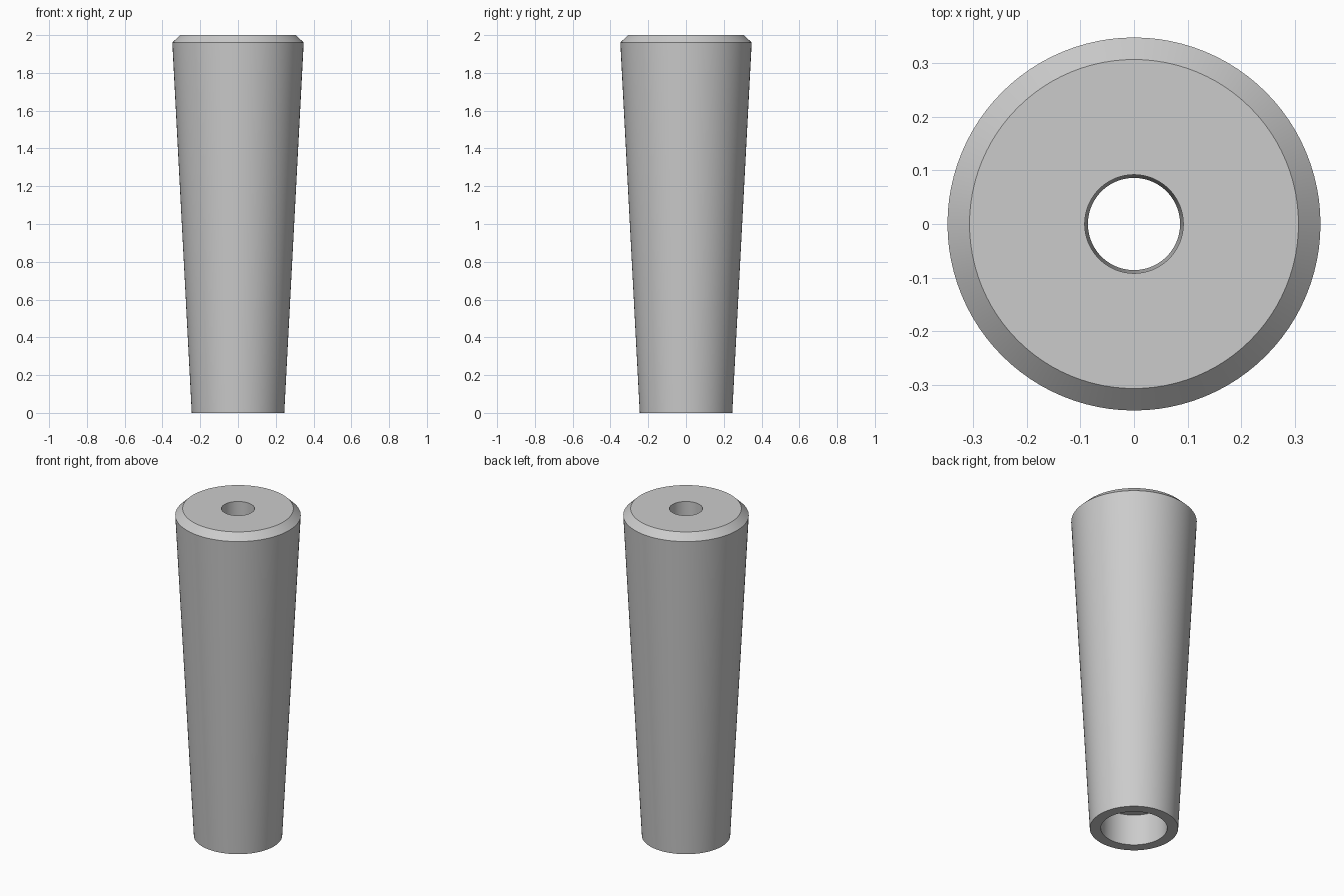
import bpy, bmesh, math

cube = bpy.data.objects.get("Cube")
if cube:
    bpy.data.objects.remove(cube, do_unlink=True)

SIDES = 96

# Plain grey material
grey = bpy.data.materials.new("plain_grey")
grey.use_nodes = True
colour = (0.6, 0.6, 0.6, 1)
grey.diffuse_color = colour
grey.node_tree.nodes["Principled BSDF"].inputs["Base Color"].default_value = colour

# Closed wall section (radius, height): taper, top chamfer, narrow hole, wide socket below
profile = [(0.245, 0), (0.348, 1.96), (0.307, 2),
           (0.092, 2), (0.086, 0.19), (0.184, 0.19), (0.184, 0)]


def lathe(name, section, material):
    bm = bmesh.new()
    rings = []
    for r, z in section:
        ring = []
        for i in range(SIDES):
            a = math.tau * i / SIDES
            ring.append(bm.verts.new((r * math.cos(a), r * math.sin(a), z)))
        rings.append(ring)
    for low, high in zip(rings, rings[1:] + rings[:1]):
        for i in range(SIDES):
            j = (i + 1) % SIDES
            bm.faces.new((low[i], low[j], high[j], high[i]))
    bmesh.ops.recalc_face_normals(bm, faces=bm.faces)
    mesh = bpy.data.meshes.new(name)
    bm.to_mesh(mesh)
    bm.free()
    mesh.materials.append(material)
    obj = bpy.data.objects.new(name, mesh)
    bpy.context.collection.objects.link(obj)
    return obj


# Hollow tapered handle
handle = lathe("tapered_handle", profile, grey)
bpy.ops.object.select_all(action='DESELECT')
handle.select_set(True)
bpy.context.view_layer.objects.active = handle
bpy.ops.object.shade_smooth_by_angle(angle=math.radians(30))
